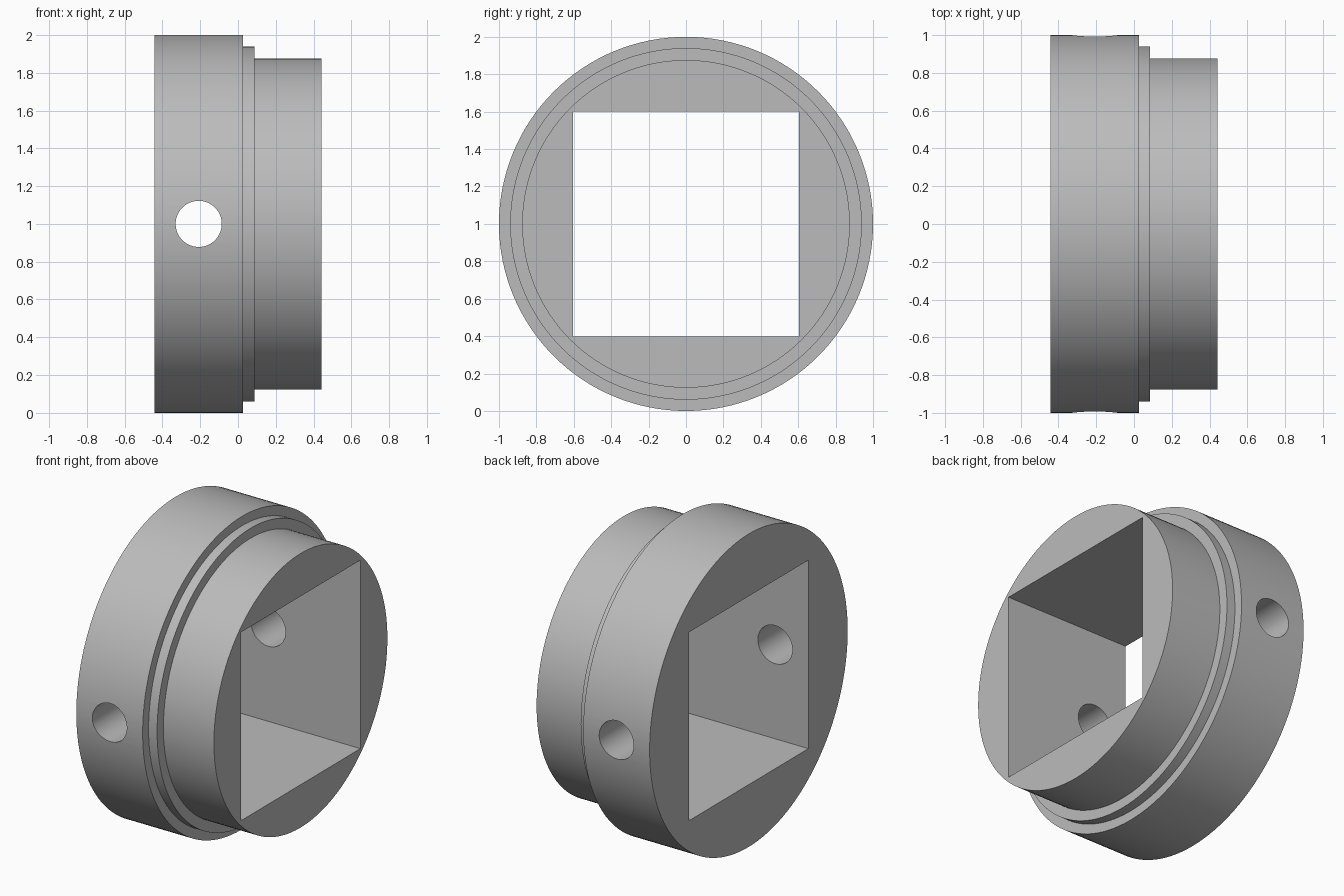
import bpy
import bmesh
from math import radians, pi
from mathutils import Matrix

cube = bpy.data.objects.get("Cube")
if cube:
    bpy.data.objects.remove(cube, do_unlink=True)

CENTRE_Z = 1.0
SEGMENTS = 128

grey = bpy.data.materials.new("plain_grey")
grey.use_nodes = True
colour = (0.5, 0.5, 0.5, 1)
grey.diffuse_color = colour
grey.node_tree.nodes["Principled BSDF"].inputs["Base Color"].default_value = colour


def make_object(name, bm):
    bmesh.ops.recalc_face_normals(bm, faces=bm.faces)
    mesh = bpy.data.meshes.new(name)
    bm.to_mesh(mesh)
    bm.free()
    mesh.materials.append(grey)
    obj = bpy.data.objects.new(name, mesh)
    bpy.context.collection.objects.link(obj)
    obj.location.z = CENTRE_Z
    return obj


def cut(target, cutter):
    mod = target.modifiers.new(cutter.name, 'BOOLEAN')
    mod.operation = 'DIFFERENCE'
    mod.solver = 'EXACT'
    mod.object = cutter
    bpy.context.view_layer.update()
    bpy.ops.object.modifier_apply(modifier=mod.name)
    bpy.data.objects.remove(cutter, do_unlink=True)


# Stepped round body: a profile turned about the x axis
profile = [(-0.443, 0), (-0.443, 1.0), (0.026, 1.0), (0.026, 0.94),
           (0.086, 0.94), (0.086, 0.876), (0.443, 0.876), (0.443, 0)]
bm = bmesh.new()
verts = [bm.verts.new((x, 0, r)) for x, r in profile]
edges = [bm.edges.new(pair) for pair in zip(verts, verts[1:])]
bmesh.ops.spin(bm, geom=verts + edges, cent=(0, 0, 0), axis=(1, 0, 0),
               angle=2 * pi, steps=SEGMENTS, use_merge=True)
bmesh.ops.remove_doubles(bm, verts=bm.verts, dist=0.0001)
# Turn each end fan into one flat face
centres = [v for v in bm.verts if abs(v.co.y) + abs(v.co.z) < 0.001]
bmesh.ops.dissolve_verts(bm, verts=centres)
body = make_object("stepped_collar", bm)
bpy.context.view_layer.objects.active = body
body.select_set(True)

# Square bore along the axis
bm = bmesh.new()
bmesh.ops.create_cube(bm, size=1, matrix=Matrix.Diagonal((2, 1.206, 1.204, 1)))
cut(body, make_object("square_bore_cutter", bm))

# Round cross hole from front to back through both walls
bm = bmesh.new()
bmesh.ops.create_cone(bm, cap_ends=True, segments=64, radius1=0.122,
                      radius2=0.122, depth=3,
                      matrix=Matrix.Translation((-0.208, 0, 0)) @ Matrix.Rotation(pi / 2, 4, 'X'))
cut(body, make_object("cross_hole_cutter", bm))

bpy.ops.object.shade_smooth_by_angle(angle=radians(30))
